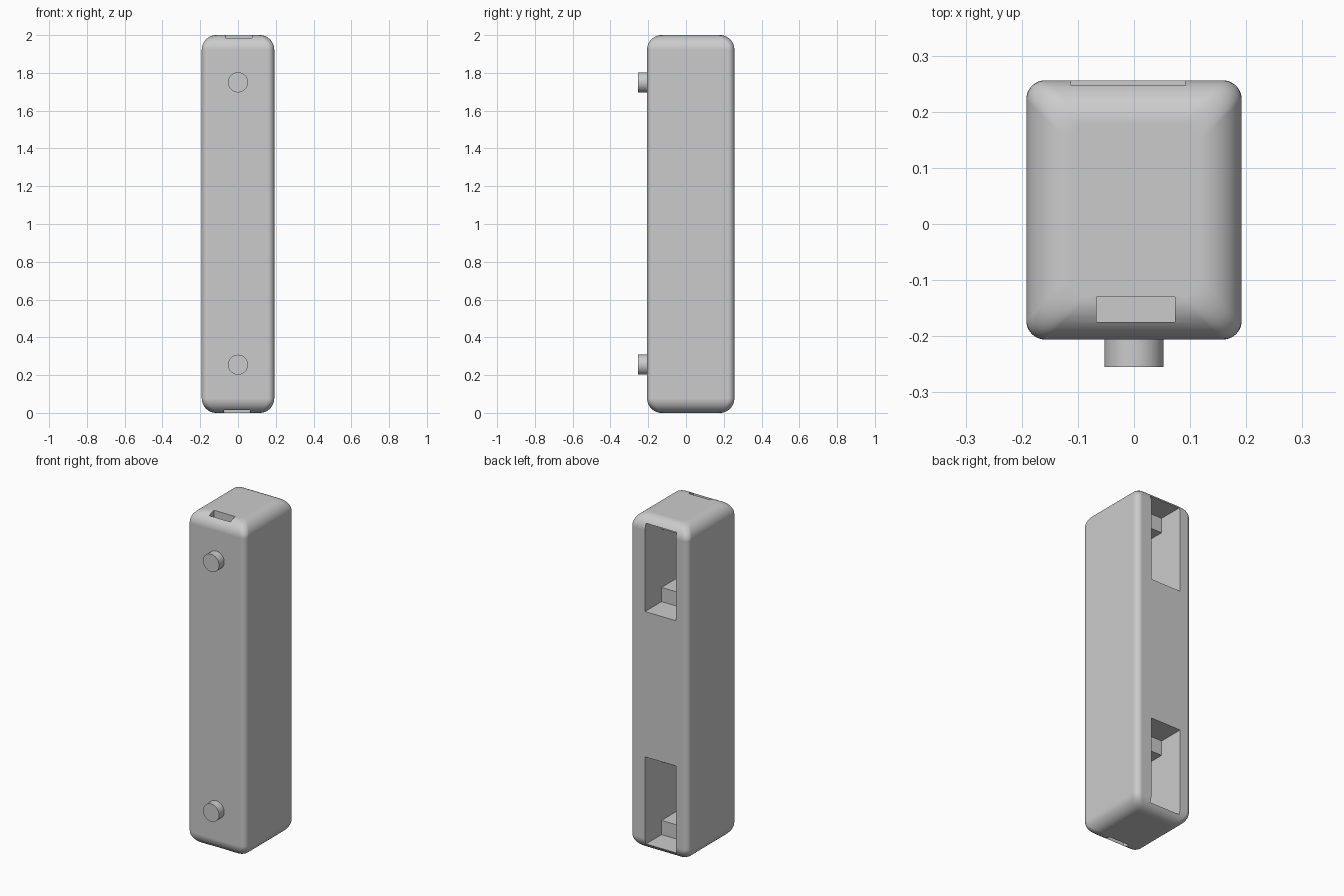
import bpy, bmesh
from math import sin, cos, pi

old = bpy.data.objects.get("Cube")
if old:
    bpy.data.objects.remove(old, do_unlink=True)

grey = bpy.data.materials.new("plain grey")
grey.use_nodes = True
grey.diffuse_color = (0.6, 0.6, 0.6, 1)
grey.node_tree.nodes["Principled BSDF"].inputs["Base Color"].default_value = (0.6, 0.6, 0.6, 1)


def make_object(name, bm):
    bmesh.ops.recalc_face_normals(bm, faces=bm.faces)
    mesh = bpy.data.meshes.new(name)
    bm.to_mesh(mesh)
    bm.free()
    mesh.materials.append(grey)
    obj = bpy.data.objects.new(name, mesh)
    bpy.context.collection.objects.link(obj)
    return obj


def activate(obj):
    bpy.ops.object.select_all(action="DESELECT")
    obj.select_set(True)
    bpy.context.view_layer.objects.active = obj


def box(bm, x, y, z):
    verts = bmesh.ops.create_cube(bm, size=1)["verts"]
    for v in verts:
        for i, (lo, hi) in enumerate((x, y, z)):
            v.co[i] = (lo + hi) / 2 + v.co[i] * (hi - lo)


# Main body: rounded rectangles stacked so the ends curve inwards
HALF_X, HALF_Y, MID_Y, HEIGHT = 0.192, 0.231, 0.025, 2.0
SIDE_R, END_R, STEPS = 0.034, 0.077, 12


def section(inset):
    points = []
    for k, (sx, sy) in enumerate(((1, 1), (-1, 1), (-1, -1), (1, -1))):
        for i in range(STEPS + 1):
            a = (k + i / STEPS) * pi / 2
            points.append((sx * (HALF_X - inset - SIDE_R) + SIDE_R * cos(a),
                           MID_Y + sy * (HALF_Y - inset - SIDE_R) + SIDE_R * sin(a)))
    return points


arc = [i / STEPS * pi / 2 for i in range(STEPS + 1)]
layers = [(END_R * (1 - sin(a)), END_R * (1 - cos(a))) for a in arc]
layers += [(inset, HEIGHT - z) for inset, z in reversed(layers)]
bm = bmesh.new()
rings = [[bm.verts.new((x, y, z)) for x, y in section(inset)] for inset, z in layers]
for low, high in zip(rings, rings[1:]):
    for i in range(len(low)):
        j = (i + 1) % len(low)
        bm.faces.new((low[i], low[j], high[j], high[i]))
bm.faces.new(rings[0])
bm.faces.new(rings[-1])
body = make_object("body", bm)


def cut(name, x, y, z):
    bm = bmesh.new()
    box(bm, x, y, z)
    cutter = make_object(name, bm)
    cutter.hide_render = True
    activate(body)
    mod = body.modifiers.new(name, "BOOLEAN")
    mod.operation, mod.solver, mod.object = "DIFFERENCE", "EXACT", cutter
    bpy.ops.object.modifier_apply(modifier=mod.name)
    bpy.data.objects.remove(cutter, do_unlink=True)


# Stepped pockets in the back, with a ledge above and below the deep part
for label, bottom in (("upper", 1.435), ("lower", 0.04)):
    top = bottom + 0.525
    cut(label + "_pocket", (-0.112, 0.092), (0.1, 0.4), (bottom, top))
    cut(label + "_recess", (-0.112, 0.092), (-0.175, 0.2), (bottom + 0.085, top - 0.09))

# Slots through the ends into the recesses
cut("top_slot", (-0.067, 0.073), (-0.175, -0.13), (1.8, 2.1))
cut("bottom_slot", (-0.073, 0.063), (-0.175, -0.13), (-0.1, 0.2))

activate(body)
bpy.ops.object.shade_smooth_by_angle(angle=pi / 6)
body.modifiers.new("even shading", "WEIGHTED_NORMAL").keep_sharp = True

# Round pegs on the front
for label, z in (("upper", 1.75), ("lower", 0.255)):
    bpy.ops.mesh.primitive_cylinder_add(vertices=48, radius=0.053, depth=0.064,
                                        location=(0, -0.223, z), rotation=(pi / 2, 0, 0))
    peg = bpy.context.object
    peg.name = label + "_peg"
    peg.data.materials.append(grey)
    bpy.ops.object.shade_smooth_by_angle(angle=pi / 6)
